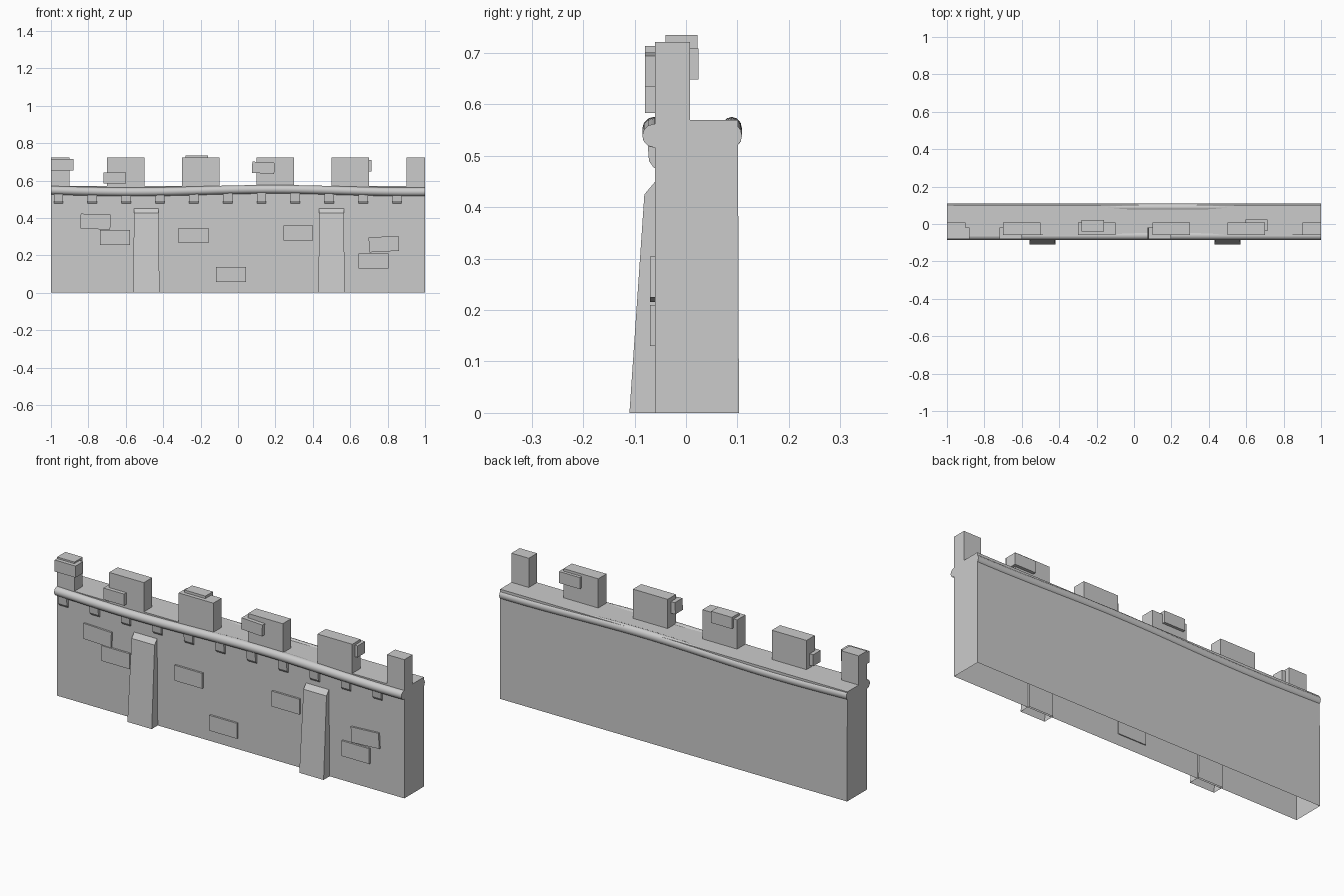
import bpy, bmesh, math
from mathutils import Matrix

if "Cube" in bpy.data.objects:
    bpy.data.objects.remove(bpy.data.objects["Cube"])


def finish(name, bm, smooth=False):
    bmesh.ops.recalc_face_normals(bm, faces=bm.faces)
    me = bpy.data.meshes.new(name)
    bm.to_mesh(me)
    bm.free()
    ob = bpy.data.objects.new(name, me)
    bpy.context.collection.objects.link(ob)
    if smooth:
        bpy.context.view_layer.objects.active = ob
        ob.select_set(True)
        bpy.ops.object.shade_smooth_by_angle(angle=math.radians(50))
        ob.select_set(False)
    return ob


def extrude_x(name, profile, x0, x1, taper=0.0, open_bottom=False):
    """Extrude a (y, z) profile along x; taper narrows the upper points."""
    bm = bmesh.new()
    top = max(z for _, z in profile)
    rings = []
    for x, s in ((x0, 1), (x1, -1)):
        rings.append([bm.verts.new((x + s * taper * z / top, y, z)) for y, z in profile])
    a, b = rings
    n = len(profile)
    bm.faces.new(a)
    bm.faces.new(b[::-1])
    for i in range(n):
        j = (i + 1) % n
        bm.faces.new((a[i], b[i], b[j], a[j]))
    bmesh.ops.recalc_face_normals(bm, faces=bm.faces)
    if open_bottom:
        low = min(z for _, z in profile)
        gone = [f for f in bm.faces if all(abs(v.co.z - low) < 1e-5 for v in f.verts)]
        bmesh.ops.delete(bm, geom=gone, context='FACES_ONLY')
    return finish(name, bm)


def brick(name, x0, x1, y0, y1, z0, z1, tilt=0):
    bm = bmesh.new()
    bmesh.ops.create_cube(bm, size=1)
    bm.transform(Matrix.Translation(((x0 + x1) / 2, (y0 + y1) / 2, (z0 + z1) / 2))
                 @ Matrix.Rotation(math.radians(tilt), 4, 'Y')
                 @ Matrix.Diagonal((x1 - x0, y1 - y0, z1 - z0, 1)))
    return finish(name, bm)


def wave(x):
    return 0.546 + 0.007 * math.cos((x - 0.18) * math.pi / 0.75)


def moulding(name, yc, ry, rz, steps=32, sides=12):
    """Rounded band that sags gently along the wall."""
    bm = bmesh.new()
    rings = []
    for i in range(steps + 1):
        x = -1 + 2 * i / steps
        rings.append([bm.verts.new((x, yc + ry * math.cos(t), wave(x) + rz * math.sin(t)))
                      for t in (2 * math.pi * k / sides for k in range(sides))])
    for a, b in zip(rings, rings[1:]):
        for k in range(sides):
            m = (k + 1) % sides
            bm.faces.new((a[k], b[k], b[m], a[m]))
    bm.faces.new(rings[0])
    bm.faces.new(rings[-1])
    return finish(name, bm, smooth=True)


# Main wall, hollow and open underneath
extrude_x("wall", [(-0.06, 0), (0.103, 0), (0.101, 0.57), (-0.06, 0.57)], -1, 1,
          open_bottom=True)

# Merlons, half width at both ends
for x0, x1 in ((-1, -.9), (-.7, -.5), (-.3, -.1), (.1, .3), (.5, .7), (.9, 1)):
    extrude_x("merlon", [(-0.06, .565), (0.008, .565), (0.008, .722), (-0.06, .722)],
              x0, x1, open_bottom=True)

# Rounded bands below the parapet
moulding("front_moulding", -0.062, 0.023, 0.023)
moulding("back_moulding", 0.089, 0.02, 0.023)

# Corbels under the front band
for i in range(11):
    x = -0.96 + 0.181 * i
    extrude_x("corbel", [(-0.05, .54), (-0.076, .54), (-0.072, .49), (-0.062, .476),
                         (-0.05, .476)], x - .025, x + .025)

# Sloping buttresses
for x in (-0.49, 0.5):
    extrude_x("buttress", [(-0.05, 0), (-0.11, 0), (-0.081, .425), (-0.06, .45),
                           (-0.05, .45)], x - .07, x + .07, taper=.004, open_bottom=True)

# Thin bricks on the front face: centre x, centre z, tilt
for x, z, t in ((-.762, .38, 2), (-.657, .295, 0), (-.238, .305, 0), (-.037, .098, 0),
                (.322, .32, 0), (.78, .26, -3), (.725, .17, 0)):
    brick("wall_brick", x - .08, x + .08, -.07, -.055, z - .04, z + .04, t)

# Loose bricks jutting from the merlons
for x, y, z, t in ((-.94, -.048, .684, 0), (-.66, -.048, .613, 0), (.135, -.048, .668, 3),
                   (-.22, -.008, .705, 0), (.655, -.006, .679, 0)):
    brick("merlon_brick", x - .06, x + .06, y - .032, y + .03, z - .03, z + .03, t)
